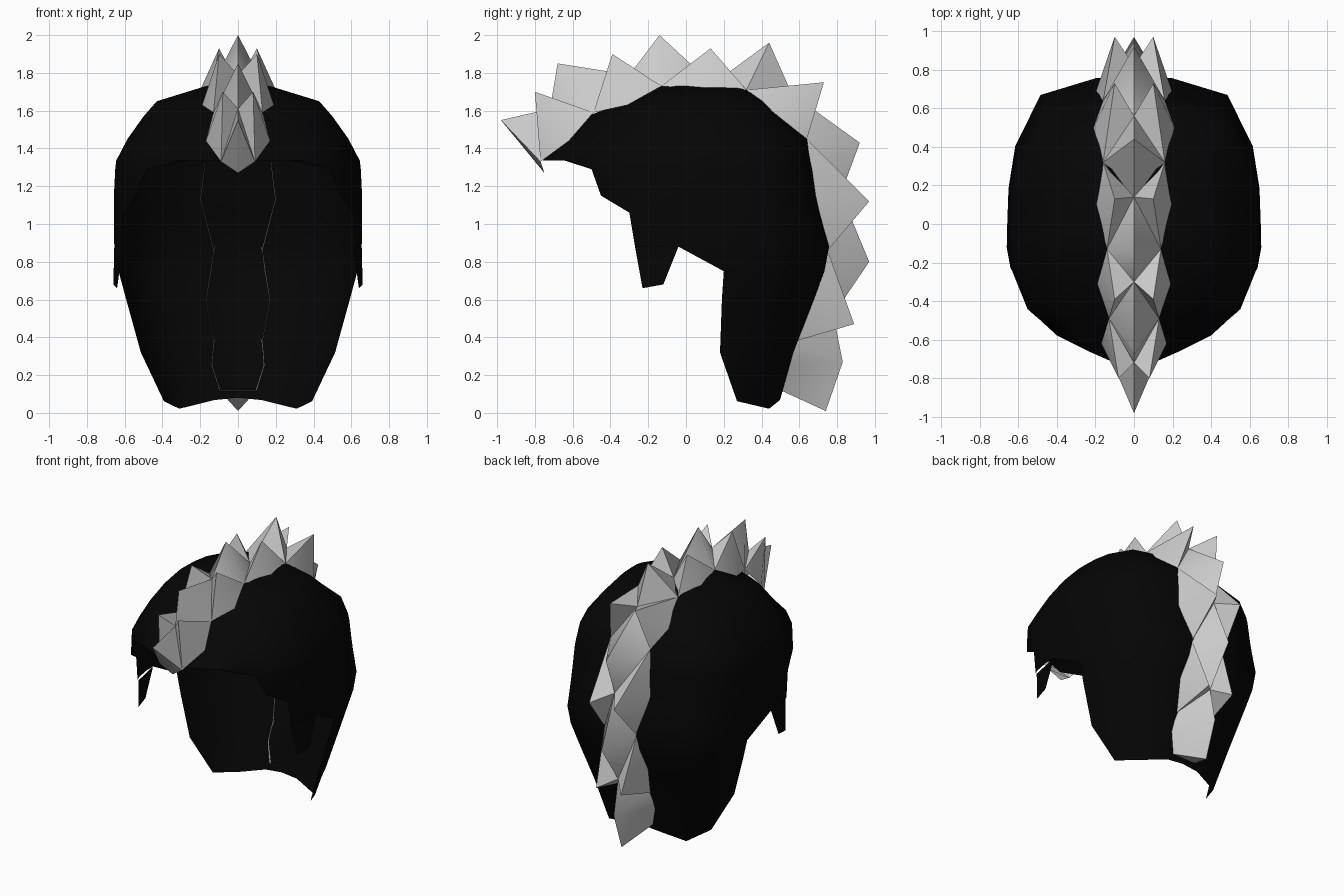
import bpy, bmesh, math

if "Cube" in bpy.data.objects:
    bpy.data.objects.remove(bpy.data.objects["Cube"])


def material(name, v):
    m = bpy.data.materials.new(name)
    m.diffuse_color = (v, v, v, 1)
    m.use_nodes = True
    m.node_tree.nodes["Principled BSDF"].inputs["Base Color"].default_value = m.diffuse_color
    return m


BLACK = material("black_hair", 0.0015)
GREY = material("light_grey_hair", 0.6)


def make_object(name, bm, mat, angle):
    bmesh.ops.remove_doubles(bm, verts=bm.verts, dist=0.0005)
    bmesh.ops.recalc_face_normals(bm, faces=bm.faces)
    me = bpy.data.meshes.new(name)
    bm.to_mesh(me)
    bm.free()
    me.materials.append(mat)
    ob = bpy.data.objects.new(name, me)
    bpy.context.collection.objects.link(ob)
    bpy.ops.object.select_all(action='DESELECT')
    ob.select_set(True)
    bpy.context.view_layer.objects.active = ob
    bpy.ops.object.shade_smooth_by_angle(angle=math.radians(angle))
    return ob


# ---- Hair cap: half rings from the back midline round to the face opening ----
# half plan of the head, scaled for every ring
PLAN = [(0, 1), (0.3, 0.995), (0.74, 0.88), (0.94, 0.53), (0.99, 0.26), (1, 0),
        (1, -0.16), (0.97, -0.3), (0.91, -0.43), (0.84, -0.58), (0.62, -0.76),
        (0.36, -0.87), (0.2, -0.93), (0, -1)]
HEM = [0, 0.012, 0.058] + [0.018] * 11      # scalloped lower hem


def ring(bm, z, w, front, back, edge=-9, hem=False):
    """One half ring; points past y = edge collapse onto the opening."""
    pts = [(w * x, y * (back if y > 0 else -front)) for x, y in PLAN]
    row, last = [], None
    for j, (x, y) in enumerate(pts):
        if y < edge:
            if last is None:
                px, py = pts[j - 1]
                k = (py - edge) / (py - y)
                last = (px + (x - px) * k, edge)
            x, y = last
        row.append(bm.verts.new((x, y, z - (HEM[j] if hem else 0))))
    return row


def loft(bm, rows):
    for a, b in zip(rows, rows[1:]):
        for j in range(len(PLAN) - 1):
            bm.faces.new((a[j], a[j + 1], b[j + 1], b[j]))


bm = bmesh.new()
# crown, closed all the way round
crown = [ring(bm, *r) for r in (
    (1.73, 0.17, -0.13, 0.32), (1.65, 0.43, -0.30, 0.42),
    (1.57, 0.50, -0.53, 0.50), (1.45, 0.585, -0.63, 0.64),
    (1.335, 0.645, -0.76, 0.66))]
loft(bm, crown)
bm.faces.new(crown[0])
# temples, open towards the face
loft(bm, [ring(bm, *r) for r in (
    (1.335, 0.645, -0.76, 0.66, -0.64), (1.29, 0.65, -0.76, 0.67, -0.50),
    (1.15, 0.657, -0.76, 0.69, -0.45), (1.06, 0.657, -0.76, 0.71, -0.30),
    (0.88, 0.655, -0.76, 0.76, -0.27))])
# back of the neck
loft(bm, [ring(bm, *r) for r in (
    (0.88, 0.655, -0.76, 0.76, -0.04), (0.75, 0.64, -0.76, 0.735, 0.20),
    (0.60, 0.60, -0.76, 0.68, 0.19), (0.32, 0.525, -0.76, 0.57, 0.18),
    (0.08, 0.42, -0.76, 0.50, 0.27, True))])
# sideburn
bm.faces.new([bm.verts.new(p) for p in (
    (0.61, -0.27, 0.88), (0.655, -0.04, 0.88),
    (0.66, -0.12, 0.68), (0.64, -0.23, 0.66))])
cap = make_object("hair_cap", bm, BLACK, 60)
mirror = cap.modifiers.new("mirror", 'MIRROR')
mirror.use_clip = True

# ---- Crest: one strip of tufts, each with a middle spike and a pair of side spikes ----
# seams as (y, z, half width)
SEAMS = [(-0.77, 1.33, 0.09), (-0.49, 1.59, 0.13), (-0.13, 1.73, 0.14),
         (0.32, 1.71, 0.16), (0.64, 1.45, 0.16), (0.75, 0.86, 0.13),
         (0.58, 0.38, 0.13), (0.50, 0.12, 0.10)]
# per tuft: middle tip, side tips, valley behind the middle spike (y, z),
# then widest base (y, z, half width)
TUFTS = [((-0.98, 1.55), (-0.80, 1.70), (-0.72, 1.61), (-0.62, 1.44, 0.17)),
         ((-0.68, 1.85), (-0.39, 1.90), (-0.30, 1.79), (-0.31, 1.63, 0.19)),
         ((-0.14, 2.00), (0.13, 1.93), (0.14, 1.74), (0.10, 1.71, 0.20)),
         ((0.44, 1.96), (0.73, 1.75), (0.56, 1.69), (0.50, 1.56, 0.21)),
         ((0.92, 1.43), (0.97, 1.12), (0.82, 1.16), (0.68, 1.13, 0.20)),
         ((0.97, 0.80), (0.89, 0.47), (0.78, 0.52), (0.67, 0.60, 0.17))]

bm = bmesh.new()


def pair(y, z, w):
    return [bm.verts.new((s * w, y, z)) for s in (-1, 1)]


def middle(y, z):
    return bm.verts.new((0, y, z))


seams = [pair(*s) for s in SEAMS]
valley = middle(-0.75, 1.27)                 # point hanging over the brow
bm.faces.new((seams[0][0], seams[0][1], valley))
for i, (mid, side, dip, wide) in enumerate(TUFTS):
    A, B = seams[i], seams[i + 1]
    M, T = pair(*wide), pair(*side, 0.08 if i == 0 else 0.10)
    C, V = middle(*mid), middle(*dip)
    for s in (0, 1):
        for f in ((valley, A[s], C), (A[s], V, C), (A[s], T[s], V),
                  (A[s], M[s], T[s]), (M[s], B[s], T[s]), (T[s], B[s], V)):
            bm.faces.new(f)
    valley = V
# last tuft: a plain panel ending in a tail at the nape
A, B = seams[6], seams[7]
M = pair(0.54, 0.25, 0.14)
C, D = middle(0.83, 0.27), middle(0.74, 0.01)
for s in (0, 1):
    for f in ((valley, A[s], C), (A[s], M[s], C), (M[s], B[s], C), (C, B[s], D)):
        bm.faces.new(f)
bm.faces.new((B[0], B[1], D))
make_object("crest", bm, GREY, 65)
